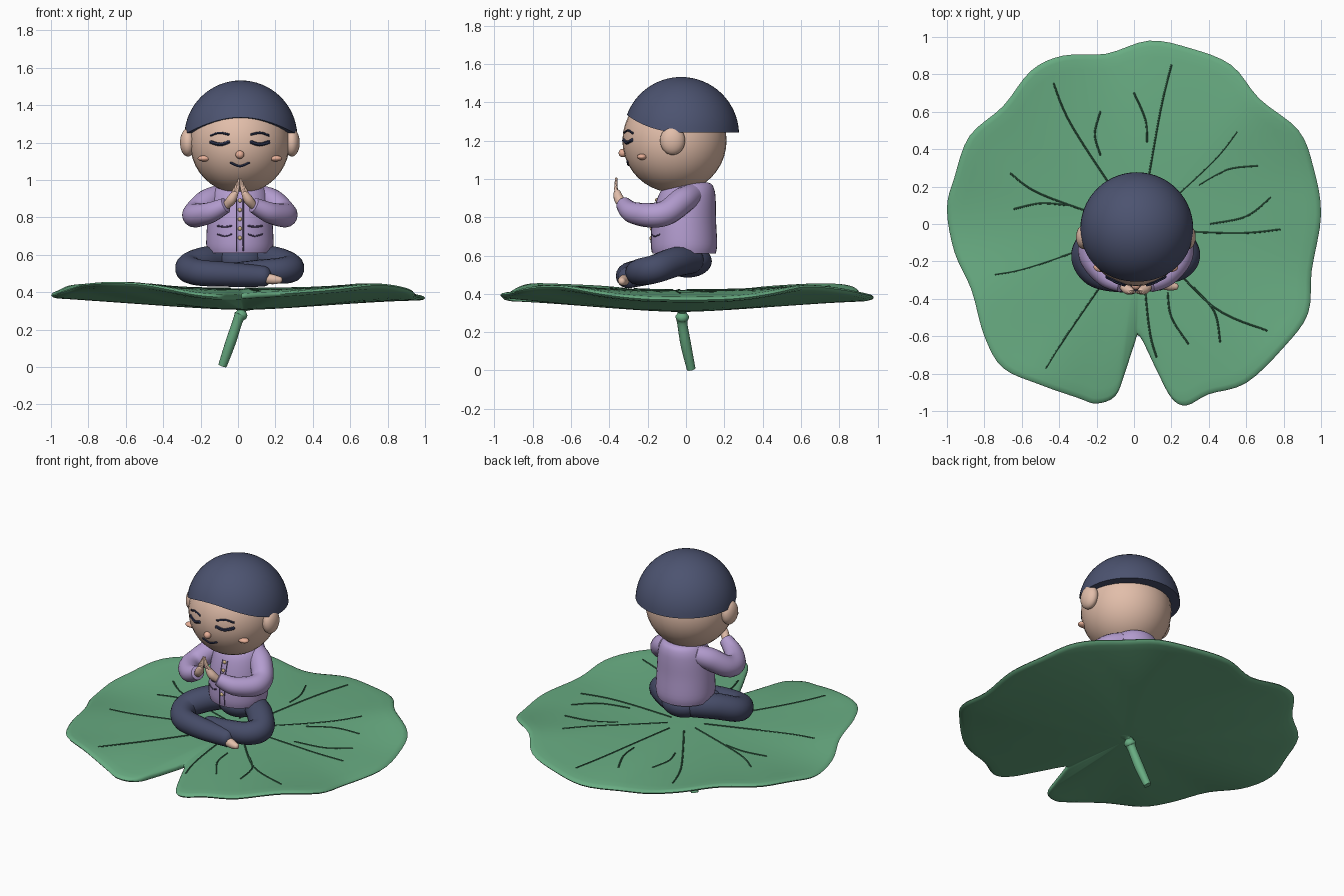
import bpy, bmesh, math
from mathutils import Vector, Matrix
from mathutils.bvhtree import BVHTree

cube = bpy.data.objects.get("Cube")
if cube:
    bpy.data.objects.remove(cube, do_unlink=True)

CX = 0.01          # mirror plane of the figure
TAU = math.tau


def material(name, rgb):
    lin = [((c / 255 + 0.055) / 1.055) ** 2.4 for c in rgb] + [1]
    m = bpy.data.materials.new(name)
    m.use_nodes = True
    m.diffuse_color = lin
    m.node_tree.nodes["Principled BSDF"].inputs["Base Color"].default_value = lin
    return m


leaf_green = material("leaf green", (104, 172, 130))
vein_green = material("vein green", (56, 104, 76))
navy = material("hair navy", (76, 83, 112))
trouser = material("trouser navy", (70, 76, 104))
skin = material("skin", (226, 190, 170))
lilac = material("shirt lilac", (180, 157, 208))
ink = material("dark ink", (44, 50, 76))
seam = material("seam violet", (92, 78, 118))
blush = material("blush", (232, 176, 152))
gold = material("button tan", (214, 186, 140))


def finish(bm, name, mat):
    bmesh.ops.recalc_face_normals(bm, faces=bm.faces)
    me = bpy.data.meshes.new(name)
    bm.to_mesh(me)
    me.materials.append(mat)
    me.shade_smooth()
    me.set_sharp_from_angle(angle=math.radians(50))
    ob = bpy.data.objects.new(name, me)
    bpy.context.collection.objects.link(ob)
    tree = BVHTree.FromBMesh(bm)
    bm.free()
    return ob, tree


def shell(name, rings, mat):
    """Skin a stack of closed rings; a ring of one point is a pole."""
    bm = bmesh.new()
    rows = [[bm.verts.new(p) for p in ring] for ring in rings]
    n = max(map(len, rows))
    for a, b in zip(rows, rows[1:]):
        for i in range(n):
            j = (i + 1) % n
            quad = [a[i % len(a)], a[j % len(a)], b[j % len(b)], b[i % len(b)]]
            bm.faces.new(list(dict.fromkeys(quad)))
    return finish(bm, name, mat)


def ball(name, loc, size, mat):
    bm = bmesh.new()
    bmesh.ops.create_uvsphere(bm, u_segments=32, v_segments=20, radius=1,
                              matrix=Matrix.LocRotScale(Vector(loc), None, Vector(size)))
    return finish(bm, name, mat)


def spline(pts, steps, closed=False):
    """Smooth curve through points of any dimension."""
    p = [Vector(q) for q in pts]
    p = [p[-1]] + p + p[:2] if closed else [p[0]] + p + [p[-1]]
    out = []
    for a, b, c, d in zip(p, p[1:], p[2:], p[3:]):
        for k in range(steps):
            t = k / steps
            out.append(b + (c - a) * (t / 2) + (a * 2 - b * 5 + c * 4 - d) * (t * t / 2)
                       + (b * 3 - a - c * 3 + d) * (t ** 3 / 2))
    return out if closed else out + [p[-1]]


def tube(name, pts, mat, sides=16, steps=7, cap=0.7):
    """Sweep a circle along (x, y, z, radius) points with rounded ends."""
    path = spline(pts, steps)
    pos, rad = [q.to_3d() for q in path], [q[3] for q in path]
    side, rings, last = Vector((0.31, 0.22, 0.92)), [], len(pos) - 1
    for i, c in enumerate(pos):
        t = (pos[min(i + 1, last)] - pos[max(i - 1, 0)]).normalized()
        side = (side - t * side.dot(t)).normalized()
        up = t.cross(side)

        def ring(centre, r):
            return [centre + (side * math.cos(a) + up * math.sin(a)) * r
                    for a in (TAU * k / sides for k in range(sides))]
        dome = [(s, math.sqrt(1 - s * s)) for s in (0.5, 0.87)]
        if i == 0:
            rings.append([c - t * rad[0] * cap])
            rings += [ring(c - t * rad[0] * cap * s, rad[0] * w) for s, w in reversed(dome)]
        rings.append(ring(c, rad[i]))
        if i == last:
            rings += [ring(c + t * rad[i] * cap * s, rad[i] * w) for s, w in dome]
            rings.append([c + t * rad[i] * cap])
    return shell(name, rings, mat)


def stroke(name, tree, pts, r, mat, down=False):
    """Thin line laid on a surface, cast from the front or from above."""
    path = []
    for q in spline(pts, 6):
        start = Vector((q.x, q.y, 2)) if down else Vector((q.x, -2, q.y))
        hit = tree.ray_cast(start, Vector((0, 0, -1) if down else (0, 1, 0)))[0]
        if hit:
            path.append((*hit, r))
    tube(name, path, mat, sides=6, steps=1)


# Leaf: notched wavy outline, nearly flat top and bowl-shaped underside
outline = spline([(.03, -.6), (.12, -.78), (.2, -.93), (.28, -.97), (.4, -.91), (.6, -.85),
                  (.8, -.66), (.93, -.48), (.95, -.25), (1, .05), (.96, .3), (.88, .5),
                  (.67, .67), (.52, .85), (.3, .94), (.08, .98), (-.15, .91), (-.38, .9),
                  (-.55, .82), (-.7, .63), (-.88, .47), (-.96, .25), (-1, .08), (-.96, -.15),
                  (-.87, -.35), (-.8, -.6), (-.7, -.77), (-.5, -.86), (-.3, -.93),
                  (-.2, -.96), (-.1, -.92), (-.05, -.8), (0, -.65)], 4, closed=True)
hub = Vector((0.03, -0.03))


def leaf_ring(t, depth):
    ring = []
    for p in outline:
        q = hub + (p - hub) * t
        a = math.atan2(q.y, q.x)
        z = 0.42 - t ** 3 * (0.033 * math.cos(4 * a) + 0.012 * q.x) + 0.006 * t ** 4 * math.cos(9 * a)
        thick = 0.025 + 0.09 * (1 - t ** 1.5)
        ring.append((q.x, q.y, z - thick * depth))
    return ring


spans = [k / 12 for k in range(1, 12)] + [0.97]
rings = [[(*hub, 0.42)]] + [leaf_ring(t, 0) for t in spans] + [leaf_ring(0.992, 0.15), leaf_ring(1, 0.5),
         leaf_ring(0.992, 0.85)] + [leaf_ring(t, 1) for t in reversed(spans)] + [[(*hub, 0.305)]]
_, leaf = shell("lily_leaf", rings, leaf_green)

# Leaf veins: long ones from the hub, short ones between
for mid, end in [((-.33, .52), (-.43, .75)), ((.14, .6), (.2, .85)), ((.42, .33), (.55, .49)),
                 ((.55, -.05), (.78, -.03)), ((.42, -.44), (.71, -.57)), ((.08, -.55), (.12, -.71)),
                 ((-.35, -.58), (-.47, -.77)), ((-.55, -.23), (-.74, -.27)), ((-.5, .16), (-.66, .27))]:
    stroke("long_vein", leaf, [hub.lerp(Vector(mid), 0.2), mid, end], 0.005, vein_green, True)
for pts in [((-.18, .37), (-.21, .48), (-.18, .6)), ((.07, .44), (.06, .56), (0, .7)),
            ((.35, .21), (.5, .29), (.66, .31)), ((.41, 0), (.6, .04), (.73, .14)),
            ((-.36, .1), (-.5, .11), (-.64, .08)), ((.32, -.34), (.43, -.47), (.46, -.63)),
            ((.18, -.37), (.2, -.5), (.29, -.64))]:
    stroke("short_vein", leaf, pts, 0.005, vein_green, True)

tube("stem", [(.03, -.02, .33, .06), (.02, -.02, .305, .024), (.015, -.02, .28, .036),
              (0, -.02, .25, .027), (-.04, 0, .13, .028), (-.083, .027, .007, .023)], leaf_green, cap=0.05)

# Trousers: hips and crossed legs, one foot showing
ball("hips", (CX, 0.01, 0.57), (0.135, 0.125, 0.085), trouser)
tube("right_leg", [(-.07, .03, .575, .07), (-.18, -.06, .565, .078), (-.262, -.16, .53, .075),
                   (-.21, -.265, .505, .07), (-.06, -.3, .495, .066), (.14, -.3, .485, .056)], trouser)
tube("left_leg", [(.09, .03, .575, .07), (.2, -.06, .565, .078), (.28, -.16, .53, .075),
                  (.23, -.235, .515, .07), (.1, -.255, .51, .062), (-.04, -.24, .5, .055)], trouser)
tube("right_foot", [(.14, -.315, .475, .03), (.19, -.33, .468, .026), (.225, -.335, .465, .018)], skin)

# Shirt body
profile = spline([(.61, .172, -.01), (.66, .18, -.01), (.78, .174, -.01), (.88, .162, 0),
                  (.94, .145, .01), (.975, .115, .02), (.985, .07, .02)], 4)
rings = [[(CX + r * math.cos(a), cy + 0.96 * r * math.sin(a), z)
          for a in (TAU * k / 40 for k in range(40))] for z, r, cy in profile]
_, shirt = shell("shirt_body", [[(CX, 0, .61)]] + rings + [[(CX, .02, .985)]], lilac)

# Placket seams, buttons and pockets
for x in (-0.008, 0.028):
    stroke("placket_seam", shirt, [(x, .62), (x, .76), (x, .9)], 0.003, seam)
for k in range(5):
    z = 0.69 + 0.05 * k
    hit = shirt.ray_cast(Vector((CX, -1, z)), Vector((0, 1, 0)))[0]
    ball("button", hit, (.011, .009, .011), gold)

for s in (-1, 1):
    def X(d):
        return CX + s * d
    side = "left" if s > 0 else "right"
    stroke(side + "_pocket_flap", shirt, [(X(.045), .755), (X(.08), .75), (X(.12), .755)], 0.005, seam)
    stroke(side + "_pocket_hem", shirt, [(X(.045), .71), (X(.08), .7), (X(.12), .71)], 0.004, seam)

    # Sleeves and praying hands
    tube(side + "_sleeve", [(X(.1), .03, .915, .06), (X(.17), -.02, .885, .068), (X(.235), -.1, .825, .066),
                            (X(.235), -.185, .81, .064), (X(.16), -.28, .825, .056),
                            (X(.075), -.325, .865, .042)], lilac, cap=0.15)
    tube(side + "_palm", [(X(.07), -.33, .865, .022), (X(.045), -.35, .895, .026), (X(.025), -.36, .93, .018)], skin)
    for k in range(4):
        tube(side + "_finger", [(X(.05 - .008 * k), -.35 - .004 * k, .9, .009),
                                (X(.034 - .008 * k), -.365, .94 + .006 * k, .0085),
                                (X(.03 - .008 * k), -.37 + .002 * k, .955 + .016 * k, .006)], skin, sides=8)

    # Ears, cheeks
    ball(side + "_ear", (X(.278), -.07, 1.2), (.042, .065, .075), skin)
    ball(side + "_cheek", (X(.19), -.23, 1.115), (.036, .026, .016), blush)

# Head and face
_, head = ball("head", (CX, -.06, 1.2), (.267, .272, .272), skin)
ball("nose", (CX, -.33, 1.135), (.023, .022, .022), blush)
for s in (-1, 1):
    side = "left" if s > 0 else "right"
    stroke(side + "_brow", head, [(CX + s * d, z) for d, z in ((.06, 1.243), (.11, 1.252), (.155, 1.238))], 0.006, ink)
    stroke(side + "_eyelid", head, [(CX + s * d, z) for d, z in ((.06, 1.203), (.105, 1.19), (.155, 1.203))], 0.01, ink)
stroke("mouth", head, [(CX - .048, 1.092), (CX, 1.074), (CX + .048, 1.092)], 0.007, ink)

# Hair cap: rim rises over the forehead
centre, R = Vector((0.015, -0.025, 1.23)), 0.302
rings = [[centre + Vector((0, 0, 0.03))]]
for i in range(16):
    ring = []
    for a in (TAU * k / 56 for k in range(56)):
        rim = math.asin((0.012 + 0.093 * max(0, -math.sin(a)) ** 2) / R)
        phi = rim + (math.pi / 2 - rim) * i / 16
        ring.append(centre + R * Vector((math.cos(phi) * math.cos(a), math.cos(phi) * math.sin(a), math.sin(phi))))
    rings.append(ring)
shell("hair_cap", rings + [[centre + Vector((0, 0, R))]], navy)
